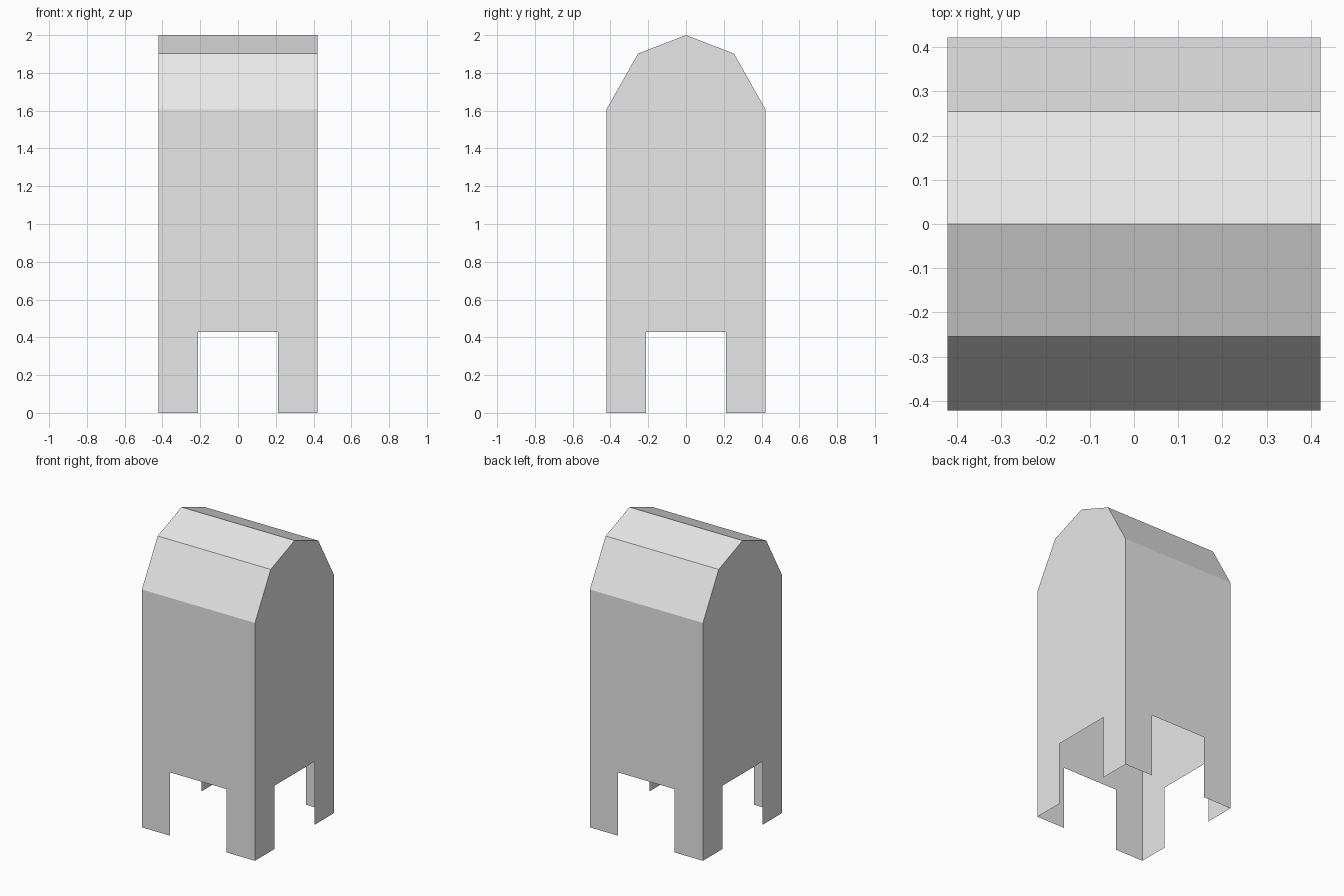
import bpy, bmesh, math
from mathutils import Matrix, Vector

if "Cube" in bpy.data.objects:
    bpy.data.objects.remove(bpy.data.objects["Cube"], do_unlink=True)

HALF = 0.422        # half width of the square body
NOTCH = 0.211       # half width of the opening between legs
NOTCH_TOP = 0.427
EAVE = 1.605
ROOF = [(-HALF, EAVE), (-0.254, 1.902), (0, 2.0), (0.254, 1.902), (HALF, EAVE)]

grey = bpy.data.materials.new("light grey metal")
grey.use_nodes = True
grey.diffuse_color = (0.8, 0.8, 0.8, 1)
grey.node_tree.nodes["Principled BSDF"].inputs["Base Color"].default_value = (0.8, 0.8, 0.8, 1)


def make_object(name, bm):
    bmesh.ops.remove_doubles(bm, verts=bm.verts, dist=0.0005)
    mesh = bpy.data.meshes.new(name)
    bm.to_mesh(mesh)
    bm.free()
    mesh.materials.append(grey)
    obj = bpy.data.objects.new(name, mesh)
    bpy.context.collection.objects.link(obj)
    return obj


def add_face(bm, points):
    return bm.faces.new([bm.verts.new(p) for p in points])


# Sheet walls with a notch between the legs, open underneath
body = bmesh.new()
feet = [(NOTCH, NOTCH_TOP), (NOTCH, 0), (HALF, 0)]
left_half = [(-u, z) for u, z in reversed(feet)]
for side in range(4):
    is_gable = side % 2 == 1
    top = list(reversed(ROOF)) if is_gable else [ROOF[-1], ROOF[0]]
    turn = Matrix.Rotation(side * math.pi / 2, 3, "Z")
    outline = feet + top + left_half
    add_face(body, [turn @ Vector((u, -HALF, z)) for u, z in outline])
make_object("body_and_legs", body)

# Four sloping roof panels from front to back
roof = bmesh.new()
for (y0, z0), (y1, z1) in zip(ROOF, ROOF[1:]):
    add_face(roof, [(-HALF, y0, z0), (HALF, y0, z0), (HALF, y1, z1), (-HALF, y1, z1)])
make_object("roof", roof)
